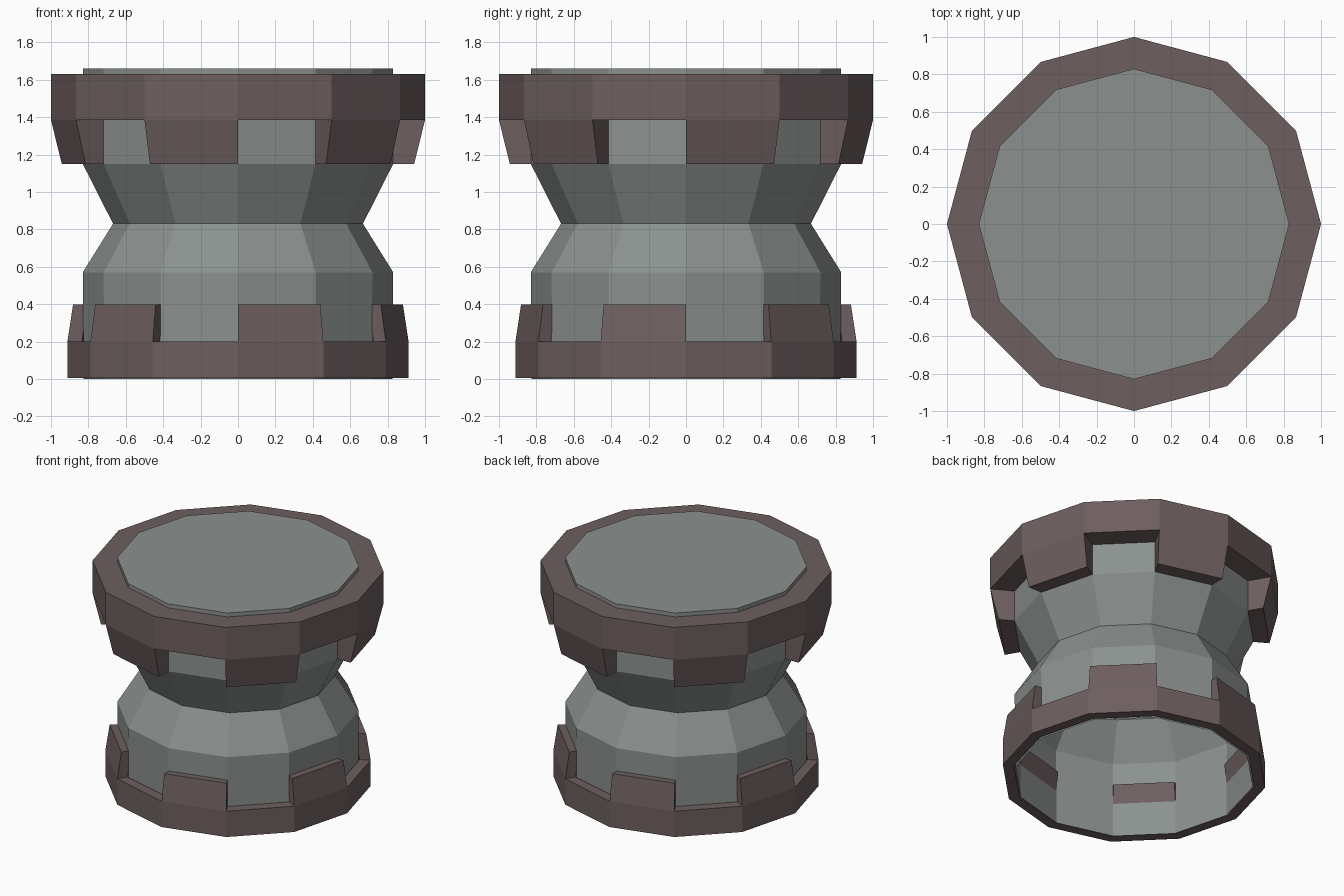
import bpy, bmesh
from math import cos, sin, pi

if "Cube" in bpy.data.objects:
    bpy.data.objects.remove(bpy.data.objects["Cube"])

SIDES = 12


def material(name, rgb):
    m = bpy.data.materials.new(name)
    m.diffuse_color = (*rgb, 1)
    m.use_nodes = True
    m.node_tree.nodes["Principled BSDF"].inputs["Base Color"].default_value = m.diffuse_color
    return m


def loop(bm, r, z):
    return [bm.verts.new((r * cos(2 * pi * i / SIDES), r * sin(2 * pi * i / SIDES), z))
            for i in range(SIDES)]


def bridge(bm, a, b):
    return [bm.faces.new((a[i], a[(i + 1) % SIDES], b[(i + 1) % SIDES], b[i]))
            for i in range(SIDES)]


def finish(bm, name, mat):
    bmesh.ops.recalc_face_normals(bm, faces=bm.faces[:])
    me = bpy.data.meshes.new(name)
    bm.to_mesh(me)
    bm.free()
    me.materials.append(mat)
    ob = bpy.data.objects.new(name, me)
    bpy.context.collection.objects.link(ob)
    return ob


def toothed_ring(name, mat, r_out, r_in, z_plain, z_teeth, z_tip, tip_scale, first):
    """Closed band whose every second segment is extruded into a tapered tooth."""
    bm = bmesh.new()
    loops = [loop(bm, r, z) for r, z in
             ((r_in, z_plain), (r_out, z_plain), (r_out, z_teeth), (r_in, z_teeth))]
    bands = [bridge(bm, loops[i], loops[(i + 1) % 4]) for i in range(4)]
    bmesh.ops.recalc_face_normals(bm, faces=bm.faces[:])
    teeth = bmesh.ops.extrude_discrete_faces(bm, faces=bands[2][first::2])["faces"]
    for f in teeth:
        for v in f.verts:
            v.co = (v.co.x * tip_scale, v.co.y * tip_scale, z_tip)
    return finish(bm, name, mat)


stone = material("grey_stone", (0.26, 0.285, 0.275))
metal = material("brown_metal", (0.155, 0.113, 0.113))

# Waisted body, open underneath and capped on top
bm = bmesh.new()
profile = [(0.825, 0), (0.83, 0.57), (0.668, 0.83), (0.83, 1.15), (0.83, 1.66)]
rings = [loop(bm, r, z) for r, z in profile]
for a, b in zip(rings, rings[1:]):
    bridge(bm, a, b)
bm.faces.new(rings[-1])
finish(bm, "pedestal_body", stone)

# Upper and lower bands with staggered teeth
toothed_ring("upper_band", metal, 1.0, 0.825, 1.63, 1.385, 1.15, 0.942, 0)
toothed_ring("lower_band", metal, 0.912, 0.835, 0.005, 0.20, 0.397, 0.967, 1)
